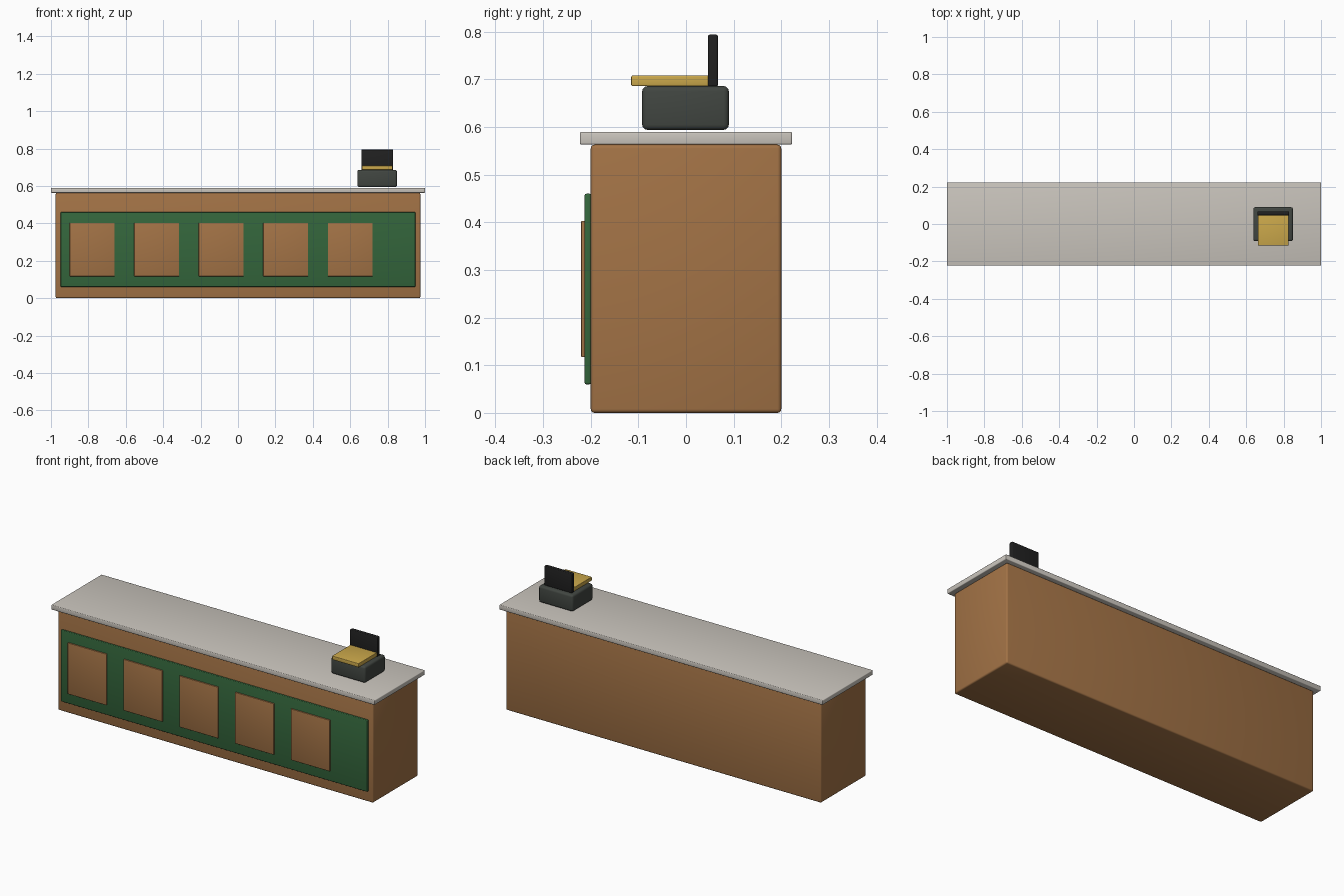
import bpy
import math

if "Cube" in bpy.data.objects:
    bpy.data.objects.remove(bpy.data.objects["Cube"], do_unlink=True)


def make_material(name, color):
    mat = bpy.data.materials.new(name)
    mat.use_nodes = True
    mat.diffuse_color = (*color, 1)
    bsdf = next(n for n in mat.node_tree.nodes if n.type == 'BSDF_PRINCIPLED')
    bsdf.inputs["Base Color"].default_value = (*color, 1)
    return mat


wood = make_material("warm wood", (0.366, 0.171, 0.061))
stone = make_material("pale stone", (0.591, 0.558, 0.509))
green = make_material("dark green", (0.034, 0.133, 0.045))
charcoal = make_material("charcoal", (0.053, 0.061, 0.053))
gold = make_material("gold", (0.597, 0.392, 0.070))
black = make_material("black", (0.015, 0.015, 0.015))


def rounded_box(name, xs, ys, zs, bevel, mat):
    """Box between the given (min, max) pairs, with rounded edges."""
    spans = (xs, ys, zs)
    bpy.ops.mesh.primitive_cube_add(size=1, location=[(a + b) / 2 for a, b in spans])
    obj = bpy.context.object
    obj.name = name
    obj.scale = [b - a for a, b in spans]
    bpy.ops.object.transform_apply(location=False, rotation=False, scale=True)
    obj.data.materials.append(mat)
    mod = obj.modifiers.new("rounded edges", 'BEVEL')
    mod.width = bevel
    mod.segments = 3
    bpy.ops.object.modifier_apply(modifier=mod.name)
    bpy.ops.object.shade_smooth_by_angle(angle=math.radians(35))
    return obj


# Counter body and worktop
rounded_box("counter_body", (-0.975, 0.975), (-0.2, 0.2), (0, 0.563), 0.008, wood)
rounded_box("countertop", (-1, 1), (-0.223, 0.223), (0.563, 0.59), 0.004, stone)

# Front backing board with a row of raised panels
rounded_box("front_board", (-0.948, 0.948), (-0.213, -0.199), (0.06, 0.46), 0.004, green)
for i in range(5):
    x = -0.78 + 0.345 * i
    rounded_box(f"front_panel_{i + 1}", (x - 0.12, x + 0.12), (-0.22, -0.21),
                (0.117, 0.403), 0.002, wood)

# Cash register
rounded_box("register_base", (0.638, 0.85), (-0.092, 0.09), (0.594, 0.686), 0.011, charcoal)
rounded_box("register_keypad", (0.662, 0.826), (-0.115, 0.05), (0.686, 0.708), 0.003, gold)
rounded_box("register_screen", (0.659, 0.83), (0.046, 0.067), (0.685, 0.794), 0.004, black)
